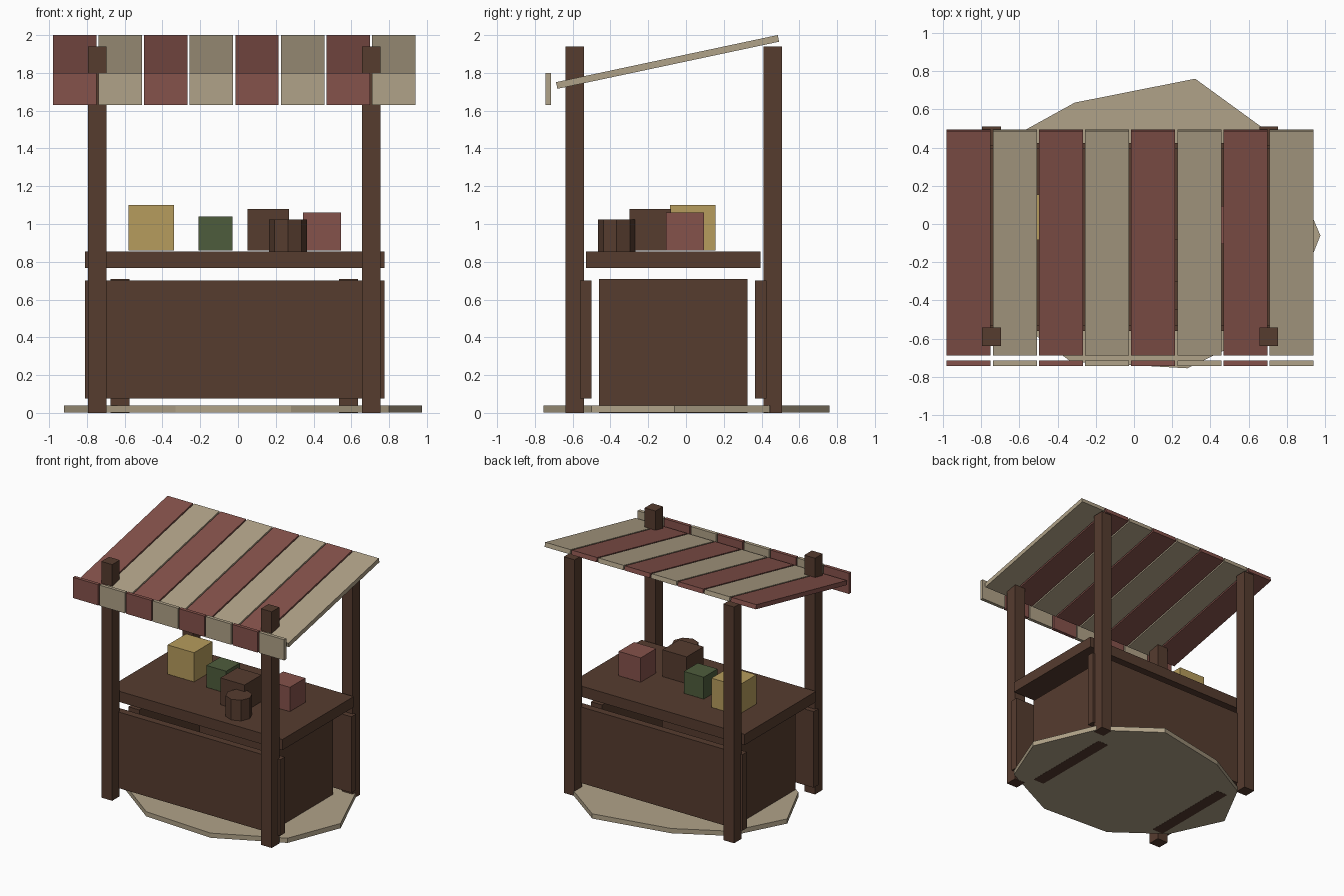
import bpy, bmesh, math

default = bpy.data.objects.get("Cube")
if default:
    bpy.data.objects.remove(default, do_unlink=True)


def material(name, rgb):
    m = bpy.data.materials.new(name)
    m.use_nodes = True
    m.diffuse_color = (*rgb, 1)
    m.node_tree.nodes["Principled BSDF"].inputs["Base Color"].default_value = (*rgb, 1)
    return m


wood = material("dark_wood", (0.093, 0.045, 0.028))
cream = material("cream", (0.434, 0.361, 0.246))
red = material("dull_red", (0.235, 0.084, 0.070))
yellow = material("straw_yellow", (0.468, 0.332, 0.109))
green = material("moss_green", (0.076, 0.107, 0.045))


def finish(name, bm, mat):
    bmesh.ops.recalc_face_normals(bm, faces=bm.faces)
    mesh = bpy.data.meshes.new(name)
    bm.to_mesh(mesh)
    bm.free()
    mesh.materials.append(mat)
    obj = bpy.data.objects.new(name, mesh)
    bpy.context.collection.objects.link(obj)
    return obj


def box(name, mat, x, y, z):
    """Box spanning the (low, high) pairs x, y and z."""
    bm = bmesh.new()
    bmesh.ops.create_cube(bm, size=1)
    for v in bm.verts:
        v.co = [(b - a) * c for c, (a, b) in zip(v.co, (x, y, z))]
    obj = finish(name, bm, mat)
    obj.location = [(a + b) / 2 for a, b in (x, y, z)]
    return obj


def prism(name, mat, outline, low, high):
    """Flat outline raised from low to high."""
    bm = bmesh.new()
    face = bm.faces.new([bm.verts.new((x, y, low)) for x, y in outline])
    top = bmesh.ops.extrude_face_region(bm, geom=[face])
    for item in top["geom"]:
        if isinstance(item, bmesh.types.BMVert):
            item.co.z = high
    return finish(name, bm, mat)


# Uneven ground slab
prism("ground_slab", cream,
      [(0.975, -0.06), (0.76, 0.44), (0.32, 0.76), (-0.31, 0.635), (-0.70, 0.42),
       (-0.92, 0.0), (-0.72, -0.43), (-0.33, -0.72), (0.28, -0.755), (0.80, -0.50)],
      0.001, 0.04)

# Corner posts
for side, px in (("right", -0.745), ("left", 0.705)):
    for end, py in (("front", -0.59), ("back", 0.46)):
        box(f"{end}_{side}_post", wood, (px - 0.049, px + 0.049),
            (py - 0.049, py + 0.049), (0, 1.94))

# Counter body and top
width = (-0.81, 0.775)
box("front_panel", wood, width, (-0.56, -0.50), (0.075, 0.70))
box("back_panel", wood, width, (0.365, 0.425), (0.075, 0.70))
box("right_side_panel", wood, (-0.675, -0.575), (-0.46, 0.325), (0, 0.71))
box("left_side_panel", wood, (0.535, 0.635), (-0.46, 0.325), (0, 0.71))
box("counter_top", wood, width, (-0.53, 0.395), (0.767, 0.855))

# Striped awning with a hanging valance
for i in range(8):
    mat = cream if i % 2 else red
    x0 = -0.98 + 0.2414 * i
    span = (x0, x0 + 0.23)
    strip = box(f"awning_strip_{i + 1}", mat, span, (-0.6975, 0.5025), (1.84, 1.876))
    strip.rotation_euler.x = math.radians(12)
    box(f"valance_flap_{i + 1}", mat, span, (-0.743, -0.715), (1.63, 1.80))

# Goods on the counter: x, y of the low corner and edge length
for name, mat, x, y, size in (
        ("yellow_crate", yellow, -0.58, -0.085, 0.24),
        ("green_crate", green, -0.21, -0.11, 0.18),
        ("wooden_crate", wood, 0.05, -0.30, 0.22),
        ("red_crate", red, 0.345, -0.105, 0.20)):
    box(name, mat, (x, x + size), (y, y + size), (0.86, 0.86 + size))

# Eight-sided keg
prism("keg", wood,
      [(0.265 + 0.1 * math.cos(k * math.pi / 4), -0.367 + 0.1 * math.sin(k * math.pi / 4))
       for k in range(8)], 0.855, 1.025)
